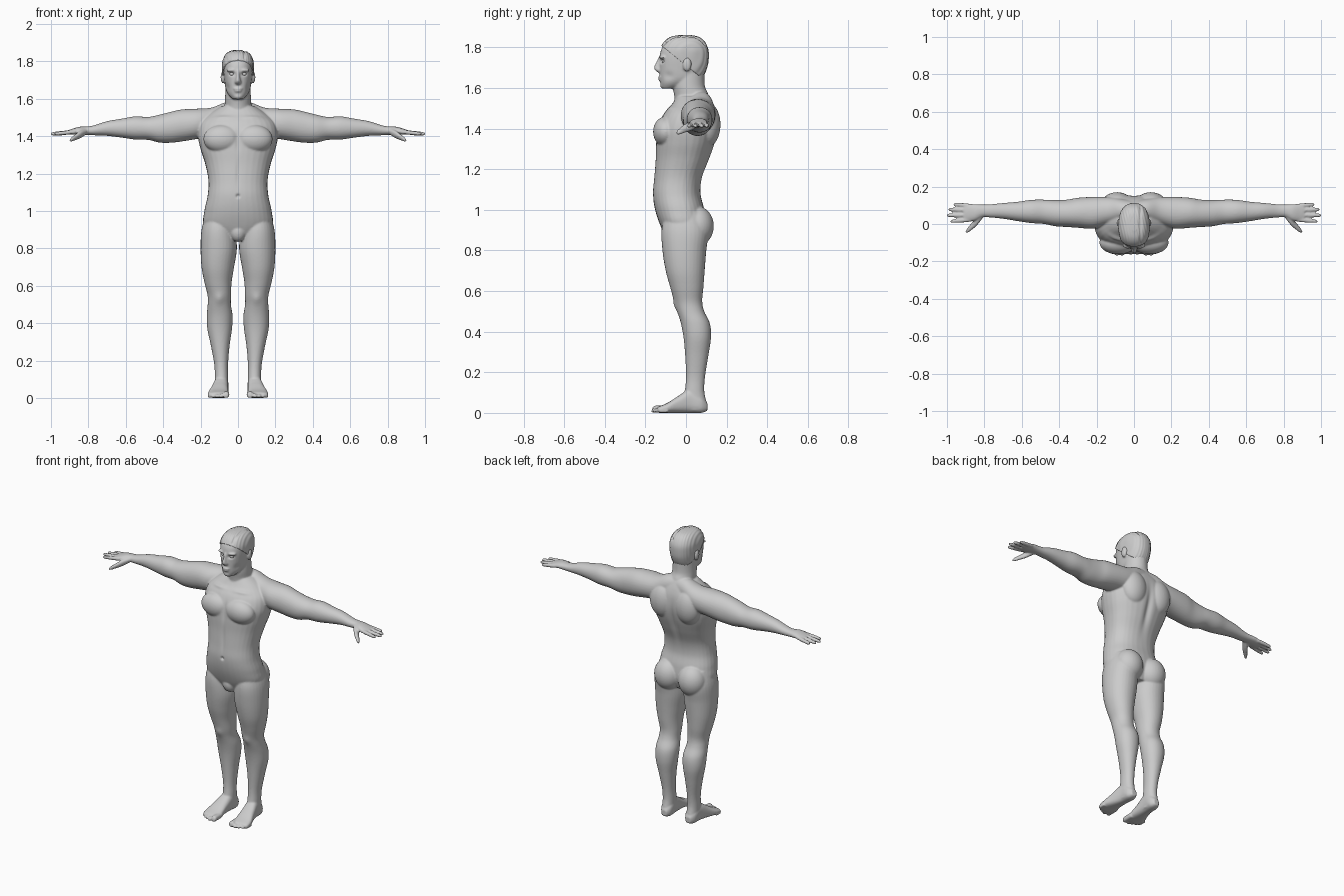
import bpy, bmesh, math
from mathutils import Vector, Matrix

AX = {'x': (0, 1, 2), 'y': (1, 0, 2), 'z': (2, 0, 1)}


def spline(rows, steps):
    # Catmull-Rom interpolation between cross-sections
    out = []
    for i in range(len(rows) - 1):
        a, b, c, d = (rows[max(0, min(len(rows) - 1, i + k))] for k in (-1, 0, 1, 2))
        for s in range(steps):
            t = s / steps
            out.append([0.5 * (2 * q + (r - p) * t + (2 * p - 5 * q + 4 * r - w) * t * t
                               + (3 * q - p - 3 * r + w) * t ** 3) for p, q, r, w in zip(a, b, c, d)])
    return out + [list(rows[-1])]


def loft(bm, axis, rows, sides=(1,), n=2.3, seg=32, steps=6):
    # row = position, u centre, u half-width, v low, v high
    it, iu, iv = AX[axis]
    for side in sides:
        rings = []
        for t, uc, uh, v0, v1 in spline(rows, steps):
            ring = []
            for k in range(seg):
                a = 2 * math.pi * k / seg
                c, s = math.cos(a), math.sin(a)
                p = [0, 0, 0]
                p[it] = t
                p[iu] = uc + uh * math.copysign(abs(c) ** (2 / n), c)
                p[iv] = (v0 + v1) / 2 + (v1 - v0) / 2 * math.copysign(abs(s) ** (2 / n), s)
                p[0] *= side
                ring.append(bm.verts.new(p))
            rings.append(ring)
        for r0, r1 in zip(rings, rings[1:]):
            for k in range(seg):
                j = (k + 1) % seg
                bm.faces.new((r0[k], r0[j], r1[j], r1[k]))
        bm.faces.new(rings[0])
        bm.faces.new(rings[-1])


def blob(bm, c, r, sides=(1, -1)):
    for s in sides:
        m = Matrix.Translation((c[0] * s, c[1], c[2])) @ Matrix.Diagonal((*r, 1))
        bmesh.ops.create_uvsphere(bm, u_segments=32, v_segments=20, radius=1, matrix=m)


def finish(bm, name):
    bmesh.ops.recalc_face_normals(bm, faces=bm.faces)
    me = bpy.data.meshes.new(name)
    bm.to_mesh(me)
    bm.free()
    for p in me.polygons:
        p.use_smooth = True
    ob = bpy.data.objects.new(name, me)
    bpy.context.collection.objects.link(ob)
    return ob


BOTH = (1, -1)
bm = bmesh.new()
# torso
loft(bm, 'z', [(.85, 0, .09, -.09, .07), (.92, 0, .18, -.125, .095), (1.0, 0, .18, -.152, .09),
               (1.08, 0, .163, -.163, .072), (1.16, 0, .158, -.157, .08), (1.25, 0, .175, -.15, .115),
               (1.33, 0, .2, -.148, .143), (1.4, 0, .213, -.142, .155), (1.47, 0, .2, -.112, .15),
               (1.52, 0, .15, -.07, .135), (1.56, 0, .09, -.045, .115)])
# neck
loft(bm, 'z', [(1.48, 0, .08, -.05, .11), (1.56, 0, .072, -.058, .112), (1.61, 0, .069, -.065, .093),
               (1.68, 0, .066, -.06, .09)], n=2)
# skull
SKULL = [(1.598, 0, .028, -.118, -.05), (1.62, 0, .05, -.125, .02), (1.65, 0, .065, -.128, .075),
         (1.7, 0, .073, -.13, .1), (1.75, 0, .078, -.13, .106), (1.79, 0, .077, -.122, .102),
         (1.825, 0, .064, -.1, .083), (1.845, 0, .042, -.07, .055), (1.853, 0, .012, -.03, .02)]
loft(bm, 'z', SKULL)
# nose, lips, chin, brows, ears
loft(bm, 'z', [(1.675, 0, .013, -.136, -.1), (1.688, 0, .019, -.153, -.1), (1.702, 0, .014, -.158, -.1),
               (1.725, 0, .01, -.148, -.1), (1.755, 0, .009, -.134, -.1)], n=2)
blob(bm, (0, -.122, 1.654), (.026, .016, .007), (1,))
blob(bm, (0, -.121, 1.641), (.022, .016, .007), (1,))
blob(bm, (0, -.106, 1.614), (.026, .022, .018), (1,))
blob(bm, (.032, -.113, 1.752), (.03, .019, .009))
blob(bm, (.081, .005, 1.715), (.012, .021, .033))
# arms and palms
loft(bm, 'x', [(0, .075, .05, 1.44, 1.585), (.07, .075, .06, 1.43, 1.58), (.14, .07, .075, 1.4, 1.553),
               (.22, .06, .085, 1.385, 1.547), (.3, .06, .08, 1.372, 1.543), (.36, .057, .073, 1.365, 1.53),
               (.42, .058, .07, 1.366, 1.515), (.48, .065, .065, 1.38, 1.503), (.55, .067, .062, 1.382, 1.506),
               (.62, .067, .052, 1.392, 1.494), (.7, .07, .042, 1.402, 1.48), (.77, .07, .035, 1.405, 1.458),
               (.81, .07, .034, 1.407, 1.452), (.85, .062, .044, 1.408, 1.45), (.89, .06, .046, 1.408, 1.438),
               (.91, .06, .04, 1.41, 1.432)], BOTH, n=2.1)
# fingers
for y0, y1, tip in ((.097, .105, .965), (.073, .078, .993), (.048, .046, 1.003), (.023, .014, .982)):
    rows = []
    for f, r in ((0, .011), (.4, .0115), (.8, .0105), (.95, .008), (1, .003)):
        z = 1.424 - .012 * f
        rows.append((.87 + (tip - .87) * f, y0 + (y1 - y0) * f, r, z - r, z + r))
    loft(bm, 'x', rows, BOTH, n=2, seg=16)
# thumbs
loft(bm, 'x', [(.81, .05, .02, 1.41, 1.44), (.84, .018, .026, 1.39, 1.432), (.87, -.015, .019, 1.378, 1.41),
               (.89, -.034, .014, 1.37, 1.395), (.9, -.043, .006, 1.37, 1.382)], BOTH, n=2, seg=16)
# legs
loft(bm, 'z', [(.99, .1, .07, -.1, .08), (.9, .105, .09, -.12, .11), (.8, .103, .097, -.116, .1),
               (.7, .108, .087, -.1, .092), (.62, .107, .073, -.078, .086), (.55, .1, .063, -.058, .08),
               (.5, .1, .062, -.043, .09), (.44, .098, .069, -.025, .118), (.37, .098, .066, -.012, .123),
               (.28, .095, .05, -.004, .11), (.18, .09, .037, 0, .094), (.11, .088, .036, -.006, .09),
               (.05, .088, .036, -.02, .1), (.012, .088, .033, -.02, .095)], BOTH, n=2.1)
# feet
loft(bm, 'y', [(.105, .086, .018, .01, .05), (.075, .087, .036, 0, .085), (.02, .09, .039, 0, .115),
               (-.04, .098, .046, 0, .082), (-.09, .105, .055, 0, .05), (-.13, .106, .054, 0, .033),
               (-.14, .105, .045, .004, .028)], BOTH, n=2.6)
# toes
for x, tip, r in ((.064, -.168, .018), (.091, -.17, .012), (.113, -.162, .011), (.134, -.15, .011), (.152, -.135, .01)):
    rows = [(y, x, q, .001, 2 * q) for y, q in ((-.09, r), (tip + .02, r), (tip + .007, r * .9), (tip, r * .45))]
    loft(bm, 'y', rows, BOTH, n=2.2, seg=16)
# chest, shoulder blades, buttocks, groin
blob(bm, (.085, -.1, 1.385), (.1, .062, .075))
blob(bm, (.09, .105, 1.42), (.085, .065, .11))
blob(bm, (.086, .055, .92), (.088, .082, .098))
blob(bm, (0, -.08, .89), (.045, .042, .055), (1,))

raw = finish(bm, "body_source")
m = raw.modifiers.new("fuse", 'REMESH')
m.mode, m.voxel_size, m.use_smooth_shade = 'VOXEL', .005, True
m = raw.modifiers.new("soften", 'SMOOTH')
m.factor, m.iterations = .5, 6
me = bpy.data.meshes.new_from_object(raw.evaluated_get(bpy.context.evaluated_depsgraph_get()))
bpy.data.objects.remove(raw)

# sculpted hollows and ridges: centre, spread, push
DENTS = [((.032, -.125, 1.733), (.014, .025, .009), (0, .016, 0)),
         ((.06, -.09, 1.66), (.018, .03, .02), (-.004, .003, 0)),
         ((0, -.15, 1.38), (.013, .05, .06), (0, .008, 0)),
         ((0, -.16, 1.2), (.011, .04, .08), (0, .005, 0)),
         ((0, -.16, 1.08), (.009, .03, .009), (0, .012, 0)),
         ((0, .14, 1.3), (.02, .08, .13), (0, -.013, 0)),
         ((.09, -.08, 1.5), (.06, .03, .01), (0, -.006, .002)),
         ((.1, -.055, .53), (.025, .03, .03), (0, -.007, 0))]
for v in me.vertices:
    p = v.co.copy()
    for c, s, d in DENTS:
        if abs(p.z - c[2]) > 3 * s[2]:
            continue
        e = ((abs(p.x) - c[0]) / s[0]) ** 2 + ((p.y - c[1]) / s[1]) ** 2 + ((p.z - c[2]) / s[2]) ** 2
        if e < 9:
            sx = 1 if p.x >= 0 else -1
            v.co += Vector((d[0] * sx, d[1], d[2])) * math.exp(-e)
for p in me.polygons:
    p.use_smooth = True
bpy.context.collection.objects.link(bpy.data.objects.new("body", me))

# eyes
bm = bmesh.new()
blob(bm, (.032, -.106, 1.732), (.013, .013, .011))
finish(bm, "eyes")

# hair cap, trimmed along the hairline, with combed ridges
bm = bmesh.new()
loft(bm, 'z', [(z + .007, c, h + .006, a - .004, b + .006) for z, c, h, a, b in SKULL], seg=96)
bmesh.ops.bisect_plane(bm, geom=bm.verts[:] + bm.edges[:] + bm.faces[:], plane_co=(0, -.12, 1.808),
                       plane_no=(0, -.185, -.23), clear_outer=True)
bmesh.ops.holes_fill(bm, edges=[e for e in bm.edges if e.is_boundary], sides=0)
for v in bm.verts:
    d = v.co - Vector((0, 0, 1.74))
    part = -.006 * math.exp(-((v.co.x - .035) / .006) ** 2) if v.co.z > 1.81 else 0
    v.co += d.normalized() * (.0012 * math.sin(v.co.x * 420 + v.co.y * 90) + part)
finish(bm, "hair")
